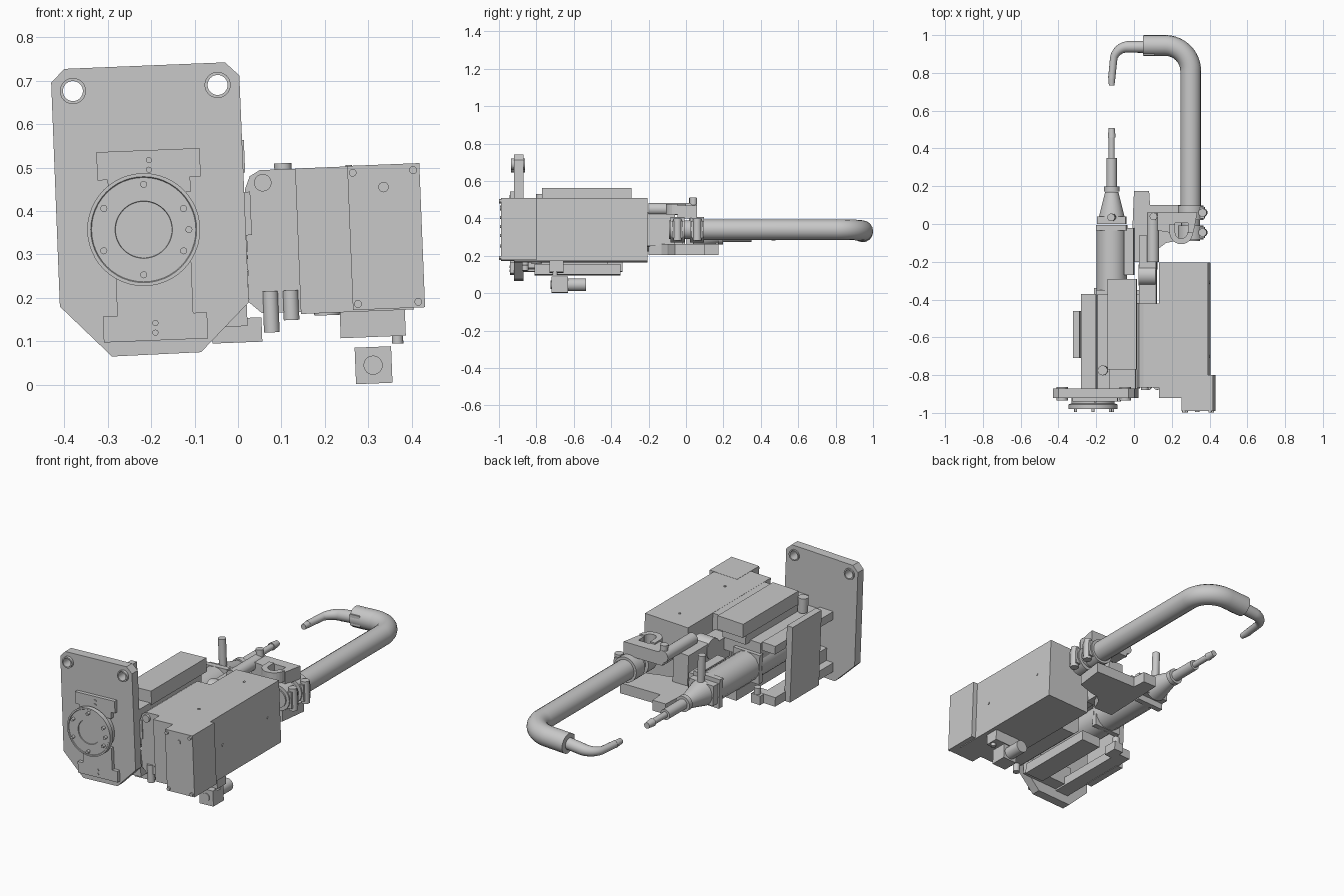
import bpy, bmesh, math
from mathutils import Matrix, Vector

cube = bpy.data.objects.get("Cube")
if cube:
    bpy.data.objects.remove(cube)

TILT = Matrix.Rotation(-math.radians(2.3), 4, 'Y')
AXES = {'X': Matrix.Rotation(math.pi / 2, 4, 'Y'),
        'Y': Matrix.Rotation(-math.pi / 2, 4, 'X'),
        'Z': Matrix.Identity(4)}

grey = bpy.data.materials.new("machine grey")
grey.use_nodes = True
COLOUR = (0.58, 0.58, 0.58, 1)
grey.diffuse_color = COLOUR
grey.node_tree.nodes["Principled BSDF"].inputs["Base Color"].default_value = COLOUR


def add_mesh(name, mesh, matrix=Matrix.Identity(4), smooth=False):
    obj = bpy.data.objects.new(name, mesh)
    bpy.context.collection.objects.link(obj)
    obj.matrix_world = matrix
    mesh.materials.clear()
    mesh.materials.append(grey)
    if smooth:
        bpy.ops.object.select_all(action='DESELECT')
        obj.select_set(True)
        bpy.context.view_layer.objects.active = obj
        bpy.ops.object.shade_smooth_by_angle(angle=math.radians(35))
    return obj


def finish(name, bm, matrix=Matrix.Identity(4), smooth=False):
    bmesh.ops.recalc_face_normals(bm, faces=bm.faces)
    mesh = bpy.data.meshes.new(name)
    bm.to_mesh(mesh)
    bm.free()
    return add_mesh(name, mesh, matrix, smooth)


def box(name, xs, ys, zs):
    bm = bmesh.new()
    bmesh.ops.create_cube(bm, size=1)
    size = [b - a for a, b in (xs, ys, zs)]
    bmesh.ops.scale(bm, vec=size, verts=bm.verts)
    mid = Vector([(a + b) / 2 for a, b in (xs, ys, zs)])
    return finish(name, bm, Matrix.Translation(mid) @ TILT)


def cyl(name, centre, r, length, axis='Y', r2=None, sides=32, smooth=True):
    bm = bmesh.new()
    bmesh.ops.create_cone(bm, cap_ends=True, segments=sides, radius1=r,
                          radius2=r if r2 is None else r2, depth=length)
    return finish(name, bm, Matrix.Translation(centre) @ TILT @ AXES[axis], smooth)


def prism(name, points, lo, hi, flat=False):
    """Extrude an outline: in x,y along z when flat, otherwise in x,z along y."""
    bm = bmesh.new()
    put = (lambda p, d: (p[0], p[1], d)) if flat else (lambda p, d: (p[0], d, p[1]))
    face = bm.faces.new([bm.verts.new(put(p, lo)) for p in points])
    ext = bmesh.ops.extrude_face_region(bm, geom=[face])
    bmesh.ops.translate(bm, vec=put((0, 0), hi - lo),
                        verts=[v for v in ext['geom'] if isinstance(v, bmesh.types.BMVert)])
    return finish(name, bm)


def lathe(name, centre, profile, sides=48):
    """Spin a radius, y profile about the y direction."""
    bm = bmesh.new()
    verts = [bm.verts.new((r, y, 0)) for r, y in profile]
    edges = [bm.edges.new(pair) for pair in zip(verts, verts[1:])]
    bmesh.ops.spin(bm, geom=verts + edges, cent=(0, 0, 0), axis=(0, 1, 0),
                   angle=2 * math.pi, steps=sides, use_duplicate=False)
    bmesh.ops.remove_doubles(bm, verts=bm.verts, dist=0.0001)
    return finish(name, bm, Matrix.Translation((centre[0], 0, centre[1])), True)


def arc(cx, cy, r, start, end, steps=12):
    angles = [math.radians(start + (end - start) * i / steps) for i in range(steps + 1)]
    return [(cx + r * math.cos(a), cy + r * math.sin(a)) for a in angles]


def tube(name, points, radii):
    curve = bpy.data.curves.new(name, 'CURVE')
    curve.dimensions = '3D'
    curve.bevel_depth = 1
    curve.bevel_resolution = 6
    curve.use_fill_caps = True
    spline = curve.splines.new('POLY')
    spline.points.add(len(points) - 1)
    for p, co, r in zip(spline.points, points, radii):
        p.co = (*co, 1)
        p.radius = r
    temp = bpy.data.objects.new(name, curve)
    bpy.context.collection.objects.link(temp)
    deps = bpy.context.evaluated_depsgraph_get()
    mesh = bpy.data.meshes.new_from_object(temp.evaluated_get(deps))
    bpy.data.objects.remove(temp)
    add_mesh(name, mesh, smooth=True)


# Mounting plate with two bushed holes
plate = prism("mounting_plate", [(-.43, .695), (-.4, .727), (-.03, .742), (.003, .712), (.025, .19),
                                 (-.085, .075), (-.29, .065), (-.41, .18)], -.92, -.87)
for side, hole in (("right", (-.38, .676)), ("left", (-.047, .69))):
    cutter = cyl("hole_cutter_" + side, (hole[0], -.9, hole[1]), .026, .2, smooth=False)
    cutter.hide_render = True
    cutter.hide_set(True)
    mod = plate.modifiers.new("hole", 'BOOLEAN')
    mod.operation = 'DIFFERENCE'
    mod.object = cutter
    lathe("bushing_" + side, hole, [(.023, -.935), (.03, -.935), (.03, -.862), (.023, -.862), (.023, -.935)])

# Round tool flange and its pads
lathe("flange", (-.217, .357), [(0, -.972), (.065, -.972), (.066, -.977), (.12, -.977), (.122, -.98),
                                (.13, -.98), (.13, -.955), (.115, -.95), (.115, -.92), (0, -.92)])
for i, deg in enumerate((0, 28, 90, 152, 208, 270, 332)):
    a = math.radians(deg)
    cyl(f"flange_bolt_{i}", (-.217 + .104 * math.cos(a), -.982, .357 + .104 * math.sin(a)), .008, .026, sides=12)
box("upper_pad", (-.325, -.087), (-.94, -.9), (.475, .54))
box("upper_pad_neck", (-.30, -.11), (-.94, -.9), (.44, .5))
box("lower_pad", (-.31, -.07), (-.94, -.9), (.102, .162))
box("lower_pad_neck", (-.28, -.105), (-.94, -.9), (.15, .28))
for i, (x, z) in enumerate([(-.205, .517), (-.205, .495), (-.19, .142), (-.19, .12)]):
    cyl(f"pad_dowel_{i}", (x, -.941, z), .007, .006, sides=12)

# Drive housing and front cap
box("drive_housing", (.138, .398), (-.92, -.205), (.168, .503))
box("housing_cap", (.258, .424), (-.99, -.8), (.175, .507))
for i, (x, z) in enumerate([(.264, .488), (.403, .494), (.415, .191), (.276, .186)]):
    cyl(f"cap_screw_{i}", (x, -.992, z), .009, .014, sides=12)
cyl("cap_plug", (.335, -.991, .455), .012, .008, sides=16)
for i, y in enumerate((-.7, -.31)):
    cyl(f"top_plug_{i}", (.255, y, .503), .007, .006, 'Z', sides=12)
    cyl(f"side_plug_{i}", (.398, y, .345), .007, .006, 'X', sides=12)

# Carriage between plate and housing
prism("carriage_block", [(.025, .19), (.055, .165), (.145, .168), (.133, .497), (.05, .494),
                         (.027, .48), (.016, .45)], -.865, -.42)
box("carriage_core", (-.19, .03), (-.87, -.37), (.34, .44))
box("top_cover", (-.14, .015), (-.77, -.292), (.485, .56))
box("cover_support", (-.13, .01), (-.87, -.33), (.43, .495))
cyl("cover_peg", (-.165, -.775, .49), .026, .08, 'Z')
cyl("carriage_pin", (.057, -.868, .465), .02, .02)
box("link_block", (.03, .12), (-.44, -.2), (.29, .41))
cyl("link_roller", (.07, -.27, .39), .055, .09, 'X')

# Side panel and its rails
box("side_panel", (-.315, -.28), (-.71, -.46), (.11, .525))
box("upper_rail", (-.28, -.2), (-.87, -.37), (.40, .445))
box("lower_rail", (-.28, -.2), (-.87, -.37), (.115, .165))
box("rail_end_block", (-.21, -.155), (-.42, -.34), (.115, .165))
cyl("rail_end_peg", (-.18, -.36, .18), .018, .04, 'Z')
box("inner_rail", (-.06, .055), (-.81, -.35), (.097, .153))
box("rail_bridge", (-.24, .02), (-.87, -.8), (.13, .24))

# Actuator cylinder with moving electrode
EX, EZ = -.118, .302
cyl("actuator_rear", (EX, -.62, EZ), .082, .5)
cyl("actuator_body", (EX, -.19, EZ), .08, .36, sides=16)
for i, y in enumerate((-.365, -.02)):
    box(f"actuator_end_{i}", (EX - .08, EX + .08), (y - .015, y + .015), (EZ - .08, EZ + .08))
box("actuator_side_bar", (-.05, .0), (-.27, -.02), (.26, .36))
box("nose_base", (EX - .075, EX + .075), (0, .04), (EZ - .05, EZ + .06))
cyl("nose_cone", (EX, .1, EZ), .07, .14, r2=.035)
cyl("nose_collar", (EX, .185, EZ), .042, .026)
cyl("electrode_holder", (EX, .27, EZ), .028, .16)
cyl("electrode_shank", (EX, .405, EZ), .016, .12)
cyl("electrode_tip", (EX, .482, EZ), .021, .05, r2=.016)
cyl("nose_pin", (EX, .035, .43), .02, .16, 'Z')

# Lower yoke plate, link and open round seat above it
prism("lower_yoke", [(-.015, -.2), (.1, -.2), (.13, -.13), (.17, -.1), (.22, -.09), (.31, -.06), (.33, .1),
                     (.085, .1), (.08, .175), (.0, .175), (-.005, .06)], .205, .262, True)
seat = arc(.25, -.045, .032, 180, 360) + arc(.25, -.045, .062, 0, -180)
prism("seat_ring", seat + [(.188, .0), (.218, .0)], .42, .478, True)
prism("seat_arm", [(.1, -.03), (.188, -.045), (.218, -.045), (.218, .005), (.285, .005),
                   (.285, -.045), (.315, -.045), (.335, .06), (.1, .06)], .4, .47, True)
cyl("link_rod", (.1, -.07, .45), .032, .26)
box("yoke_web", (.03, .12), (-.24, -.06), (.25, .43))
cyl("link_pin", (.105, .04, .46), .02, .1, 'Z')

# Clamp around the fixed arm
cyl("arm_root", (.3, .005, .34), .05, .19)
for i, y in enumerate((-.045, .06)):
    cyl(f"clamp_ring_{i}", (.3, y, .34), .068, .075)
    box(f"clamp_ears_{i}", (.33, .375), (y - .03, y + .03), (.295, .385))
    cyl(f"clamp_bolt_{i}", (.365, y, .34), .022, .12, 'Z', sides=16)

# Hooked fixed arm: thick tube, sleeve and thin electrode arm
path = [(.3, .08)] + arc(.165, .81, .135, 0, 90, 16) + [(.05, .945)]
tube("arm_tube", [(x, y, .34 - (.3 - x) * .05) for x, y in path], [.055] * len(path))
box("arm_sleeve_lug", (.05, .11), (.893, .93), (.3, .36))
thin = [(.08, .938)] + arc(-.03, .858, .08, 90, 165, 10) + [(EX, .77)]
tube("thin_arm", [(x, y, .325 - (.06 - x) * .11) for x, y in thin],
     [.032 - .013 * i / (len(thin) - 1) for i in range(len(thin))])
cyl("fixed_tip", (EX, .758, .305), .015, .05, r2=.019)

# Fittings under the housing
cyl("hose_pin_long", (.076, -.86, .168), .018, .095, 'Z')
cyl("hose_pin_short", (.122, -.86, .183), .018, .068, 'Z')
cyl("drain_boss", (.205, -.8, .175), .03, .03, 'Z')
box("under_block", (.235, .385), (-.73, -.655), (.11, .178))
cyl("under_pin", (.367, -.7, .11), .013, .03, 'Z', sides=16)
box("valve_cube", (.27, .354), (-.72, -.63), (.003, .087))
cyl("valve_barrel", (.312, -.59, .045), .034, .11)
cyl("valve_plug", (.311, -.721, .045), .022, .006)
